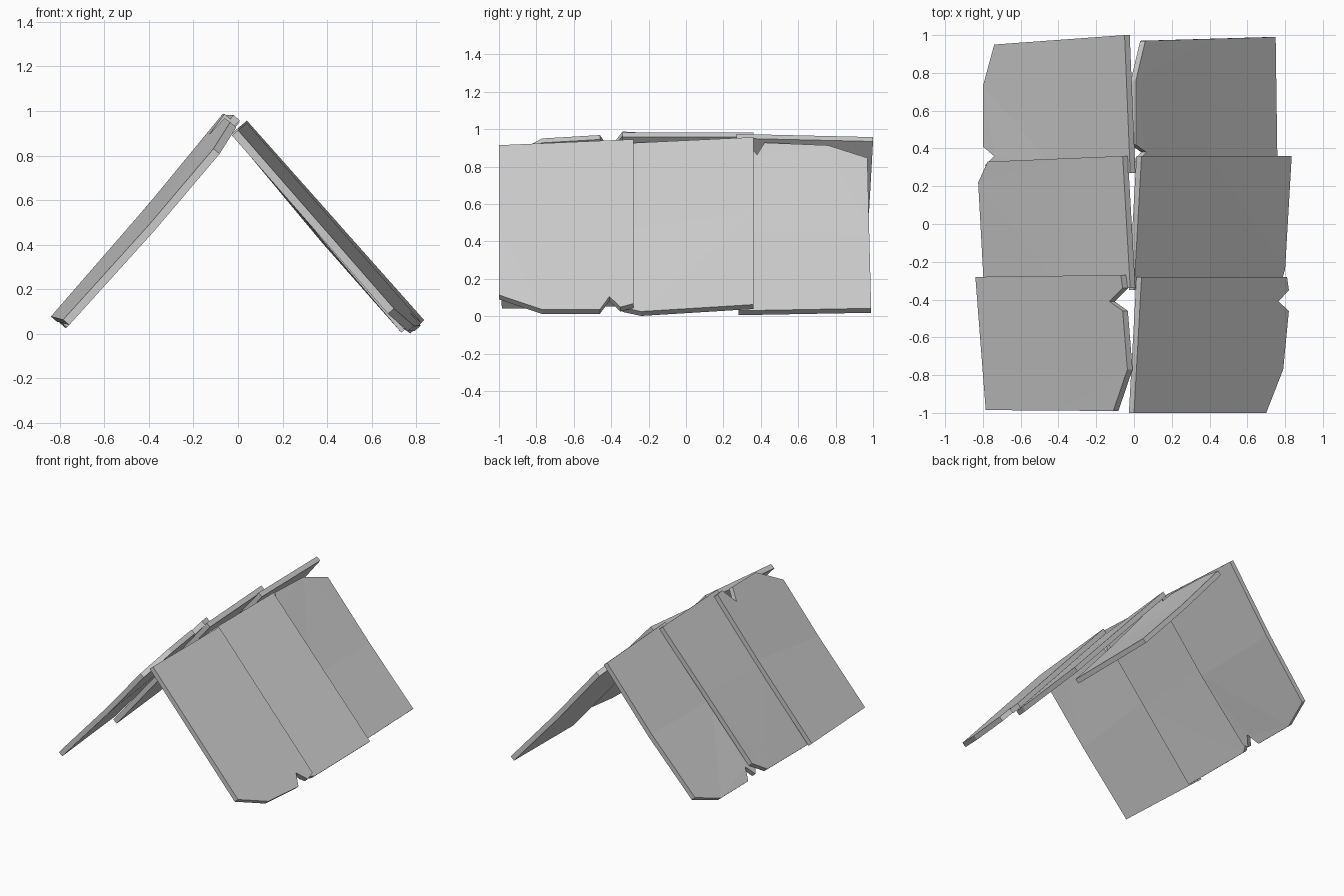
import bpy, bmesh
from mathutils import Vector

if "Cube" in bpy.data.objects:
    bpy.data.objects.remove(bpy.data.objects["Cube"])

T = 0.036  # board thickness


def slab(name, outline, normal, front, back, bow=0.0):
    """Sloped board: plan outline laid on the roof plane.
    front / back = (ridge, eave) plane distance at each end."""
    n = Vector((normal[0], 0, normal[1])).normalized()
    ys = [p[1] for p in outline]
    y0, y1 = min(ys), max(ys)

    bm = bmesh.new()
    face = bm.faces.new([bm.verts.new((x, y, 0)) for x, y in outline])
    side = 1 if n.x > 0 else -1
    bmesh.ops.bisect_plane(bm, geom=bm.verts[:] + bm.edges[:] + bm.faces[:],
                           plane_co=(0.4 * side, 0, 0), plane_no=(1, 0, 0))
    bm.normal_update()
    for f in bm.faces:
        if f.normal.z < 0:
            f.normal_flip()
    # lift the flat outline on to the slope
    for v in bm.verts:
        t = (v.co.y - y0) / (y1 - y0)
        s = min(max(abs(v.co.x) / 0.8, 0), 1)
        ridge = front[0] + (back[0] - front[0]) * t
        eave = front[1] + (back[1] - front[1]) * t
        w = ridge + (eave - ridge) * s
        if abs(abs(v.co.x) - 0.4) < 0.01:
            w -= bow
        v.co.z = (w - n.x * v.co.x) / n.z
    bmesh.ops.triangulate(bm, faces=[f for f in bm.faces if len(f.verts) > 4])
    # thicken inwards
    top = bm.faces[:]
    ext = bmesh.ops.extrude_face_region(bm, geom=top, use_keep_orig=True)
    moved = [g for g in ext["geom"] if isinstance(g, bmesh.types.BMVert)]
    bmesh.ops.translate(bm, verts=moved, vec=-n * T)
    bmesh.ops.recalc_face_normals(bm, faces=bm.faces[:])
    me = bpy.data.meshes.new(name)
    bm.to_mesh(me)
    bm.free()
    ob = bpy.data.objects.new(name, me)
    bpy.context.collection.objects.link(ob)
    return ob


R = (0.75, 0.66)
L = (-0.763, 0.646)

# right slope, front to back
slab("right_front_board",
     [(0.04, -0.28), (0.81, -0.28), (0.82, -0.35), (0.765, -0.41), (0.82, -0.46),
      (0.79, -0.77), (0.70, -1.0), (0.0, -1.0)],
     R, (0.604, 0.600), (0.655, 0.653))
slab("right_middle_board",
     [(0.04, 0.36), (0.835, 0.36), (0.80, -0.24), (0.77, -0.34), (0.0, -0.35)],
     R, (0.610, 0.608), (0.662, 0.668))
slab("right_back_board",
     [(0.06, 0.97), (0.75, 0.99), (0.76, 0.28), (0.03, 0.27), (0.02, 0.33),
      (0.065, 0.38), (0.01, 0.42), (0.01, 0.76)],
     R, (0.625, 0.588), (0.605, 0.590), 0.008)

# left slope, front to back
slab("left_front_board",
     [(-0.07, -0.27), (-0.06, -0.34), (-0.13, -0.41), (-0.06, -0.46),
      (-0.035, -0.77), (-0.11, -0.99), (-0.785, -0.985), (-0.84, -0.28)],
     L, (0.618, 0.640), (0.690, 0.692), 0.008)
slab("left_middle_board",
     [(-0.06, 0.36), (-0.02, -0.34), (-0.795, -0.33), (-0.825, 0.22), (-0.775, 0.33)],
     L, (0.650, 0.640), (0.680, 0.688))
slab("left_back_board",
     [(-0.05, 1.0), (-0.02, 0.27), (-0.77, 0.28), (-0.79, 0.31), (-0.74, 0.36),
      (-0.80, 0.41), (-0.80, 0.73), (-0.74, 0.95)],
     L, (0.645, 0.645), (0.658, 0.640), 0.015)
